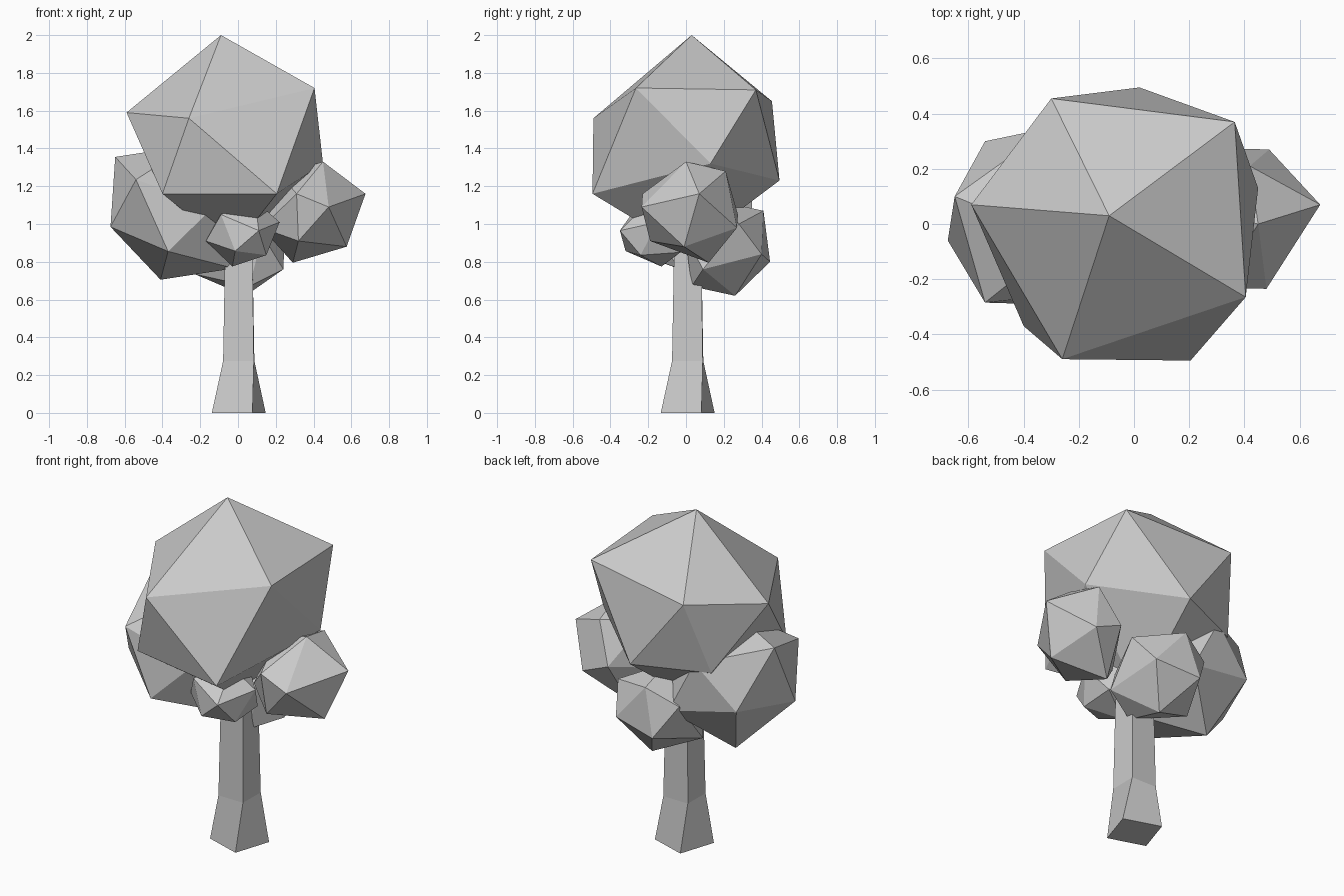
import bpy, bmesh
from math import cos, sin, radians
from mathutils import Vector


def finish(bm, name):
    bmesh.ops.recalc_face_normals(bm, faces=bm.faces)
    mesh = bpy.data.meshes.new(name)
    bm.to_mesh(mesh)
    bm.free()
    bpy.context.collection.objects.link(bpy.data.objects.new(name, mesh))


def leaf_clump(name, centre, corners):
    """Rough icosahedron: hull of the corners, hidden ones mirrored through the centre."""
    c = Vector(centre)
    pts = [Vector(p) for p in corners]
    for p in list(pts):
        opposite = 2 * c - p
        if min((opposite - q).length for q in pts) > 0.6 * (p - c).length:
            pts.append(opposite)
    bm = bmesh.new()
    for p in pts:
        bm.verts.new(p)
    hull = bmesh.ops.convex_hull(bm, input=bm.verts)
    loose = {v for v in hull["geom_interior"] + hull["geom_unused"]
             if isinstance(v, bmesh.types.BMVert)}
    bmesh.ops.delete(bm, geom=list(loose), context='VERTS')
    finish(bm, name)


# Trunk: four-sided, flared and twisted at the foot (z, corner radius, angle)
bm = bmesh.new()
rings = []
for z, r, turn in ((0, 0.16, 27), (0.275, 0.115, 44), (0.95, 0.10, 45)):
    rings.append([bm.verts.new((0.004 + r * cos(radians(turn + 90 * i)),
                                0.009 + r * sin(radians(turn + 90 * i)), z))
                  for i in range(4)])
for a, b in zip(rings, rings[1:]):
    for i in range(4):
        j = (i + 1) % 4
        bm.faces.new((a[i], a[j], b[j], b[i]))
bm.faces.new(rings[0])
bm.faces.new(rings[-1])
finish(bm, "trunk")

# Large crown
leaf_clump("crown", (-0.06, 0.01, 1.42), [
    (-0.09, 0.03, 2.0), (-0.59, 0.07, 1.59), (-0.26, -0.49, 1.56),
    (0.405, -0.265, 1.72), (0.365, 0.37, 1.71), (-0.30, 0.455, 1.65),
    (-0.40, -0.37, 1.16), (0.205, -0.495, 1.16), (0.45, 0.13, 1.32),
    (0.02, 0.495, 1.23), (-0.39, 0.32, 1.22), (-0.03, 0.0, 0.86)])

# Smaller clumps around the top of the trunk
leaf_clump("left_clump", (-0.335, 0.03, 1.06), [
    (-0.65, 0.10, 1.355), (-0.675, -0.06, 0.985), (-0.54, -0.285, 1.235),
    (-0.54, 0.30, 1.02), (-0.41, 0.12, 0.705), (-0.13, 0.35, 0.94),
    (-0.37, -0.29, 0.855), (-0.13, -0.24, 1.09)])

leaf_clump("right_clump", (0.40, 0.02, 1.07), [
    (0.45, 0.0, 1.33), (0.675, 0.07, 1.16), (0.575, -0.01, 0.88),
    (0.48, -0.235, 1.09), (0.32, -0.19, 0.91), (0.29, 0.12, 0.795),
    (0.49, 0.27, 0.98), (0.42, 0.21, 1.28)])

leaf_clump("front_clump", (0.03, -0.16, 0.95), [
    (0.11, -0.35, 0.965), (-0.015, -0.32, 0.857), (-0.03, -0.13, 0.775),
    (-0.17, -0.20, 0.91), (-0.09, -0.29, 1.05), (0.15, -0.24, 0.835),
    (0.22, -0.15, 1.01)])

leaf_clump("back_clump", (0.02, 0.22, 0.87), [
    (-0.02, 0.41, 1.07), (-0.09, 0.445, 0.80), (0.04, 0.26, 0.62),
    (0.18, 0.40, 0.84), (0.25, 0.28, 1.0), (-0.23, 0.17, 0.735),
    (-0.20, 0.35, 0.98)])
